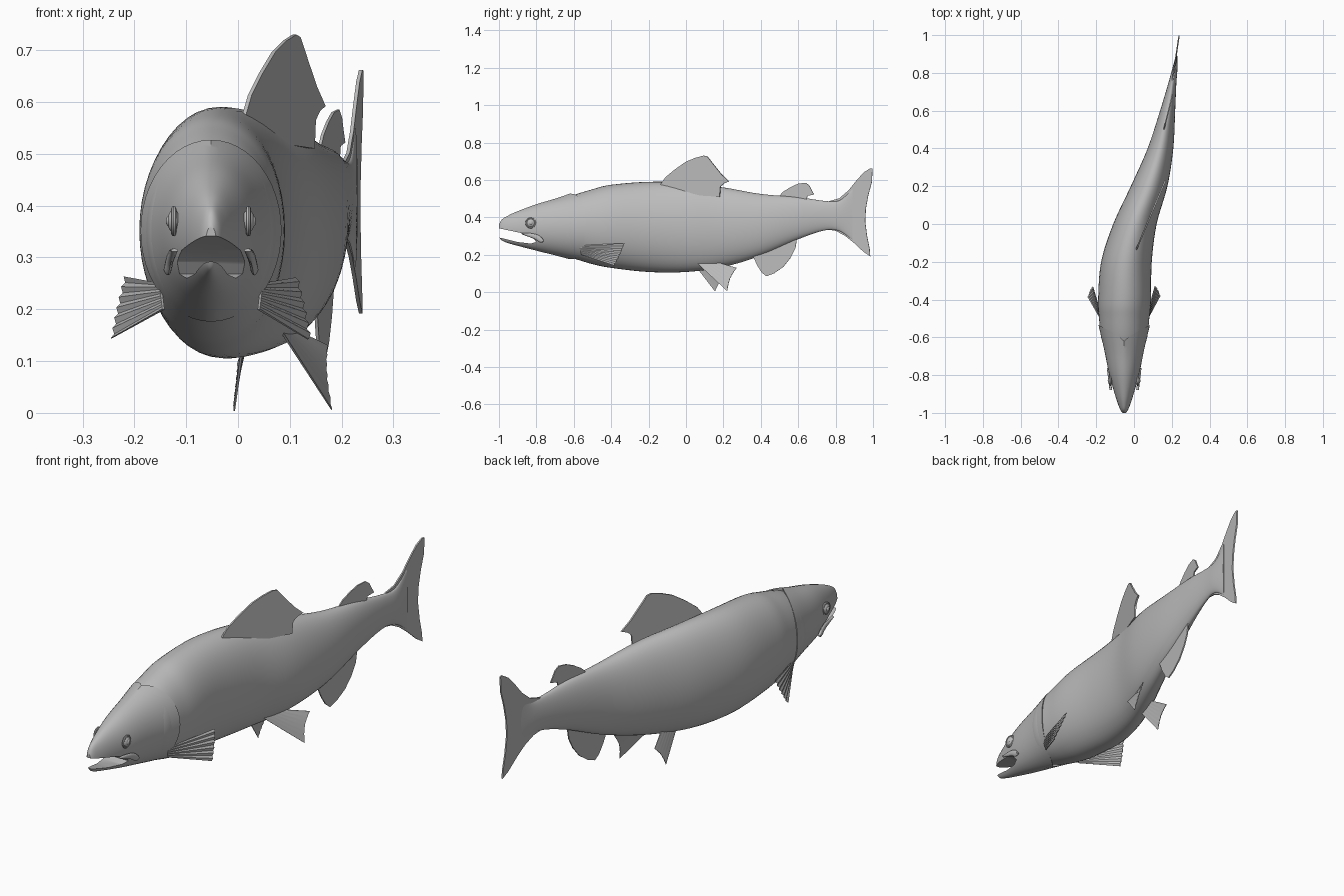
import bpy, bmesh, math
from mathutils import Vector

if "Cube" in bpy.data.objects:
    bpy.data.objects.remove(bpy.data.objects["Cube"])

grey = bpy.data.materials.new("plain grey")
grey.use_nodes = True
grey.diffuse_color = (0.5, 0.5, 0.5, 1)
grey.node_tree.nodes["Principled BSDF"].inputs["Base Color"].default_value = (0.5, 0.5, 0.5, 1)

MID = -0.052  # centre line of the head in x


def finish(bm, name, angle=40):
    bmesh.ops.recalc_face_normals(bm, faces=bm.faces)
    mesh = bpy.data.meshes.new(name)
    bm.to_mesh(mesh)
    bm.free()
    mesh.materials.append(grey)
    obj = bpy.data.objects.new(name, mesh)
    bpy.context.collection.objects.link(obj)
    smooth(obj, angle)
    return obj


def smooth(obj, angle=40):
    bpy.ops.object.select_all(action='DESELECT')
    obj.select_set(True)
    bpy.context.view_layer.objects.active = obj
    bpy.ops.object.shade_smooth_by_angle(angle=math.radians(angle))


def spline(rows, steps=5):
    """Smooth curve through rows of numbers."""
    pts = [Vector(r) for r in rows]
    out = []
    for i in range(len(pts) - 1):
        a, b, c, d = pts[max(i - 1, 0)], pts[i], pts[i + 1], pts[min(i + 2, len(pts) - 1)]
        for s in range(steps):
            t = s / steps
            out.append(b + (c - a) * (t / 2) + (a * 2 - b * 5 + c * 4 - d) * (t * t / 2)
                       + (b * 3 - a - c * 3 + d) * (t ** 3 / 2))
    return out + [pts[-1]]


def loft(rings):
    bm = bmesh.new()
    loops = [[bm.verts.new(p) for p in ring] for ring in rings]
    n = len(loops[0])
    for lo, hi in zip(loops, loops[1:]):
        for i in range(n):
            bm.faces.new((lo[i], lo[(i + 1) % n], hi[(i + 1) % n], hi[i]))
    bm.faces.new(loops[0])
    bm.faces.new(loops[-1])
    return bm


def oval(y, x, top, low, half, flare=0, n=48):
    ring = []
    for i in range(n):
        a = math.tau * i / n
        ring.append((x + half * math.cos(a), y + flare * abs(math.cos(a)) ** 0.8,
                     (top + low) / 2 + (top - low) / 2 * math.sin(a)))
    return ring


# Body: y, x, top, bottom, half width
body = [(-.66, MID, .49, .20, .10), (-.60, MID, .519, .18, .122), (-.5, MID, .55, .15, .133),
        (-.4, -.05, .574, .13, .14), (-.2, -.04, .59, .108, .134), (0, .005, .585, .108, .115),
        (.2, .08, .56, .135, .097), (.4, .14, .525, .195, .068), (.6, .178, .508, .283, .04),
        (.74, .202, .488, .33, .022), (.82, .216, .49, .327, .014), (.89, .226, .55, .28, .005)]
finish(loft([oval(*r) for r in spline(body)]), "body")

# Head with gill covers that sweep back at the sides
head_rows = [(-1, MID, .36, .297, .010), (-.985, MID, .388, .277, .02), (-.95, MID, .41, .262, .034),
             (-.9, MID, .433, .248, .05), (-.8, MID, .47, .222, .079), (-.7, MID, .50, .197, .106),
             (-.62, MID, .527, .176, .136)]
rings = []
for y, x, top, low, half in spline(head_rows):
    t = max(0, (y + .85) / .23)
    rings.append(oval(y, x, top, low, half, .085 * t * t))
rings.append(oval(-.625, MID, .50, .20, .115, .08))
head = finish(loft(rings), "head")

# Mouth opening cut through the front of the head
gape = [(-1.05, .352), (-.97, .335), (-.87, .314), (-.82, .292), (-.80, .268), (-.83, .26),
        (-.9, .268), (-1.05, .305)]
cutter = finish(loft([[(x, y, z) for y, z in gape] for x in (-.3, .2)]), "mouth_cutter")
cut = head.modifiers.new("mouth", 'BOOLEAN')
cut.object, cut.operation, cut.solver = cutter, 'DIFFERENCE', 'EXACT'
bpy.context.view_layer.objects.active = head
bpy.ops.object.modifier_apply(modifier="mouth")
bpy.data.objects.remove(cutter)
smooth(head, 35)


def plate(name, points, thick=.008):
    """Thin fin from an outline of 3D points."""
    bm = bmesh.new()
    face = bm.faces.new([bm.verts.new(p) for p in points])
    face.normal_update()
    side = face.normal * thick / 2
    low = [v.co - side for v in face.verts]
    high = [v.co + side for v in face.verts]
    bm.free()
    return finish(loft([low, high]), name)


# Fins along the middle line: outline in y, z and the slant of x along y
def middle_fin(name, x0, slope, outline, thick=.008):
    plate(name, [(x0 + slope * y, y, z) for y, z in outline], thick)


middle_fin("dorsal_fin", .069, .42, [
    (-.14, .57), (-.11, .613), (-.06, .655), (0, .697), (.05, .718), (.095, .73), (.115, .725),
    (.15, .68), (.19, .63), (.23, .592), (.205, .583), (.185, .565), (.18, .51), (.02, .52)])
middle_fin("adipose_fin", .033, .25, [
    (.49, .505), (.52, .537), (.56, .562), (.6, .58), (.64, .585), (.66, .57), (.672, .545),
    (.685, .522), (.65, .515), (.64, .48), (.52, .48)], .006)
middle_fin("anal_fin", .10, .14, [
    (.33, .25), (.355, .20), (.38, .145), (.405, .105), (.43, .085), (.47, .10), (.52, .135),
    (.56, .185), (.585, .235), (.595, .30), (.5, .28)], .006)
middle_fin("tail_fin", .092, .147, [
    (.76, .485), (.82, .502), (.87, .545), (.91, .595), (.95, .64), (.985, .662), (.997, .66),
    (.994, .59), (.975, .52), (.962, .45), (.958, .38), (.968, .30), (.982, .23), (.985, .192),
    (.95, .215), (.90, .262), (.85, .302), (.80, .328), (.76, .335)], .007)


# Paired fins: a fan of slightly pleated rays
def fan(name, root_a, root_b, tip_a, tip_b, bow, rays=12, thick=.005, pleat=.003):
    ra, rb, ta, tb = (Vector(p) for p in (root_a, root_b, tip_a, tip_b))
    normal = (ta - ra).cross(tb - ra).normalized()
    rows = []
    for i in range(rays + 1):
        t = i / rays
        root, tip = ra.lerp(rb, t), ta.lerp(tb, t)
        tip = tip + (tip - root).normalized() * bow * math.sin(math.pi * t)
        wave = normal * pleat * (-1) ** i
        rows.append([root - normal * thick / 2, tip - normal * thick / 4 + wave,
                     tip + normal * thick / 4 + wave, root + normal * thick / 2])
    finish(loft(rows), name, 30)


for side, label in ((1, "left"), (-1, "right")):
    fan(label + "_pectoral_fin", (MID + side * .098, -.57, .25), (MID + side * .092, -.56, .20),
        (MID + side * .165, -.33, .262), (MID + side * .19, -.385, .143), .004)
fan("left_pelvic_fin", (.085, .06, .155), (.10, .15, .165), (.18, .22, .006), (.172, .27, .13), -.012,
    pleat=.001)
fan("right_pelvic_fin", (.012, .035, .16), (.03, .12, .16), (-.008, .155, .004), (.0, .225, .10), -.01,
    pleat=.001)


# Eyes with a raised rim and pupil, and jaw plates at the mouth corners
def ball(name, centre, size):
    bm = bmesh.new()
    bmesh.ops.create_uvsphere(bm, u_segments=24, v_segments=14, radius=1)
    for v in bm.verts:
        v.co = Vector(centre) + Vector(a * b for a, b in zip(v.co, size))
    finish(bm, name)


for side, label in ((1, "left"), (-1, "right")):
    x = MID + side * .072
    ball(label + "_eye", (x, -.83, .37), (.012, .022, .022))
    ball(label + "_pupil", (x + side * .008, -.83, .37), (.007, .011, .011))
    bpy.ops.mesh.primitive_torus_add(location=(x, -.83, .37), rotation=(0, math.pi / 2, 0),
                                     major_radius=.024, minor_radius=.005,
                                     major_segments=28, minor_segments=8)
    rim = bpy.context.object
    rim.name = label + "_eye_rim"
    rim.data.materials.append(grey)
    smooth(rim)
    strip = [(-.88, .314, .003), (-.85, .308, .009), (-.81, .298, .014), (-.785, .285, .017),
             (-.77, .278, .012), (-.762, .276, .003)]
    jaw = [oval(y, MID + side * (.079 + .12 * (y + .81)), z + r, z - r, .007, n=12)
           for y, z, r in spline(strip, 4)]
    finish(loft(jaw), label + "_jaw_plate")
